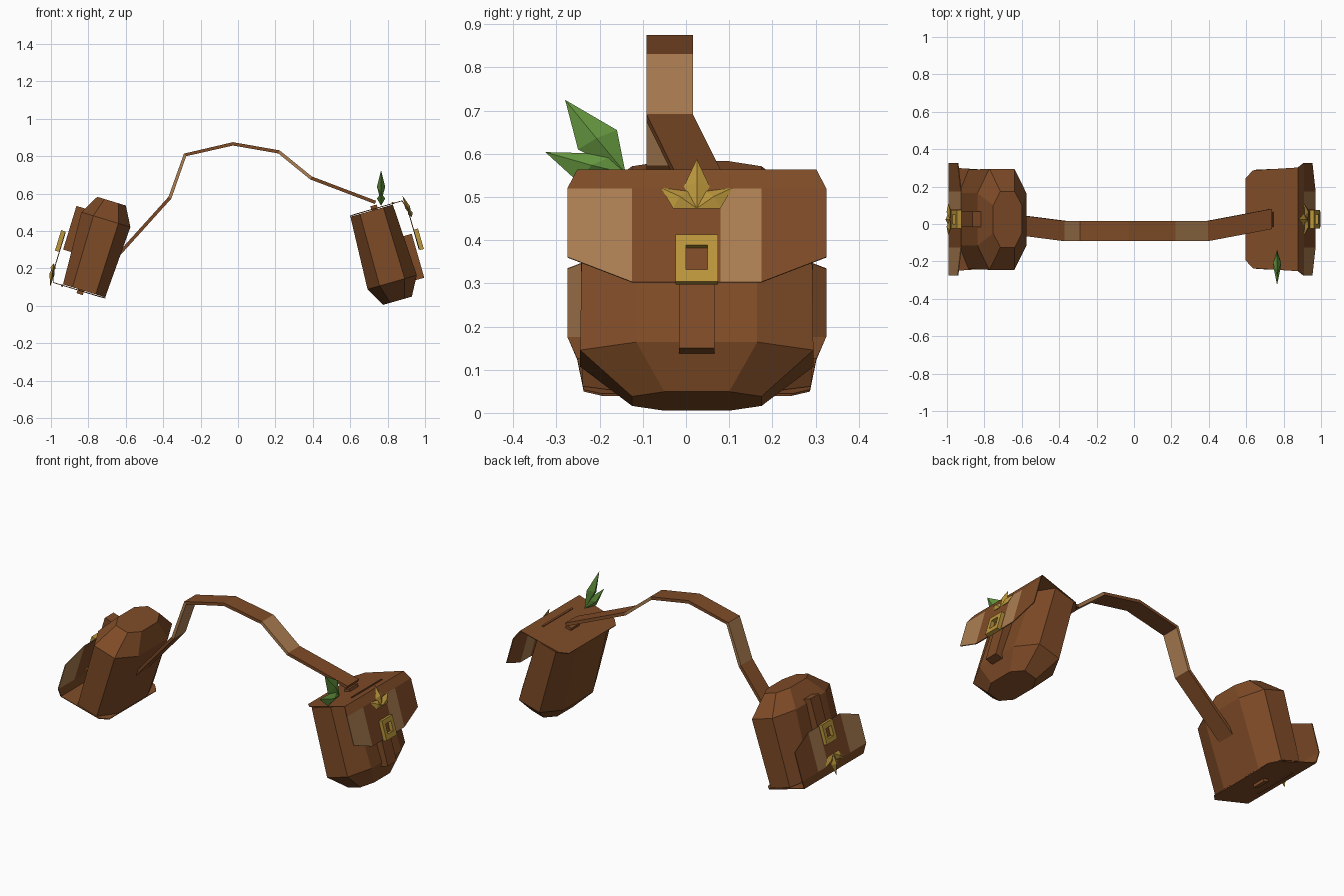
import bpy, bmesh, math
from mathutils import Vector, Matrix

cube = bpy.data.objects.get("Cube")
if cube:
    bpy.data.objects.remove(cube, do_unlink=True)


def material(name, rgb):
    m = bpy.data.materials.new(name)
    m.use_nodes = True
    m.diffuse_color = (*rgb, 1)
    bsdf = m.node_tree.nodes["Principled BSDF"]
    bsdf.inputs["Base Color"].default_value = (*rgb, 1)
    bsdf.inputs["Roughness"].default_value = 0.8
    return m


LEATHER = material("brown leather", (0.21, 0.07, 0.02))
TAN = material("tan leather", (0.41, 0.21, 0.085))
GOLD = material("gold", (0.50, 0.31, 0.045))
GREEN = material("leaf green", (0.13, 0.31, 0.05))


def finish(bm, name, mats, matrix=Matrix(), fix_normals=True):
    if fix_normals:
        bmesh.ops.recalc_face_normals(bm, faces=bm.faces)
    bm.transform(matrix)
    mesh = bpy.data.meshes.new(name)
    bm.to_mesh(mesh)
    bm.free()
    for m in mats:
        mesh.materials.append(m)
    obj = bpy.data.objects.new(name, mesh)
    bpy.context.scene.collection.objects.link(obj)
    return obj


def loft(name, rings, mats, matrix=Matrix(), closed=False, tinted=()):
    """Skin rings of points; rows listed in tinted take the second material."""
    bm = bmesh.new()
    loops = [[bm.verts.new(p) for p in ring] for ring in rings]
    count = len(loops[0])
    spans = len(loops) if closed else len(loops) - 1
    for i in range(spans):
        a, b = loops[i], loops[(i + 1) % len(loops)]
        for k in range(count):
            n = (k + 1) % count
            bm.faces.new((a[k], a[n], b[n], b[k])).material_index = int(i in tinted)
    if not closed:
        bm.faces.new(loops[0])
        bm.faces.new(loops[-1])
    return finish(bm, name, mats, matrix)


def rectangle(x, y, z0, z1):
    return [(x, -y, z0), (x, y, z0), (x, y, z1), (x, -y, z1)]


def box(name, x0, x1, y, z0, z1, mat, matrix):
    return loft(name, [rectangle(x0, y, z0, z1), rectangle(x1, y, z0, z1)], [mat], matrix)


def petals(name, kites, x, bulge, mat, matrix=Matrix()):
    """Faceted kites in the YZ plane, raised to a ridge on both sides."""
    bm = bmesh.new()
    for kite in kites:
        rim = [bm.verts.new((x, y, z)) for y, z in kite]
        mid_y = sum(p[0] for p in kite) / 4
        mid_z = sum(p[1] for p in kite) / 4
        for side in (-bulge, bulge):
            peak = bm.verts.new((x + side, mid_y, mid_z))
            for k in range(4):
                bm.faces.new((rim[k], rim[(k + 1) % 4], peak))
    return finish(bm, name, [mat], matrix)


def octagon(z, x_face, x_side, y_face, y_side):
    quarter = [(x_face, y_face), (x_side, y_side)]
    half = quarter + [(-x, y) for x, y in reversed(quarter)]
    return [(x, y, z) for x, y in half + [(x, -y) for x, y in reversed(half)]]


def flap(name, matrix):
    # rows: out, up, half width, tip lift at the outer corners
    rows = [(-0.12, 0.244, 0.22, 0), (-0.08, 0.246, 0.262, 0), (0.172, 0.246, 0.277, 0),
            (0.19, 0.195, 0.3, 0), (0.19, -0.03, 0.3, 0.06)]
    bm = bmesh.new()
    grid = []
    for x, z, w, lift in rows:
        grid.append([bm.verts.new((x, y, z + (lift if abs(y) == w else 0)))
                     for y in (-w, -0.15, 0.055, 0.15, w)])
    for i in range(len(rows) - 1):
        for k in range(4):
            f = bm.faces.new((grid[i][k], grid[i + 1][k], grid[i + 1][k + 1], grid[i][k + 1]))
            f.material_index = int(i == 3 and k in (0, 2))
    obj = finish(bm, name, [LEATHER, TAN], matrix, fix_normals=False)
    mod = obj.modifiers.new("thickness", "SOLIDIFY")
    mod.thickness = 0.005
    return obj


def bag(side, centre, angle):
    m = Matrix.Translation(centre) @ Matrix.Rotation(math.radians(angle), 4, "Y")
    # pouch body with tapered base
    loft(side + "_pouch", [octagon(-0.263, 0.08, 0.04, 0.075, 0.15),
                           octagon(-0.16, 0.137, 0.07, 0.14, 0.27),
                           octagon(0.238, 0.118, 0.065, 0.14, 0.265)], [LEATHER], m)
    flap(side + "_flap", m)
    # closing strap, seam and hanging loop
    box(side + "_tongue", 0.125, 0.172, 0.041, -0.184, 0.06, LEATHER, m)
    box(side + "_seam", 0.115, 0.125, 0.14, 0.24, 0.251, LEATHER, m)
    box(side + "_loop", 0.0, 0.035, 0.04, 0.235, 0.262, LEATHER, m)
    # square buckle frame
    outer, inner = (0.049, -0.036, 0.078), (0.025, -0.006, 0.052)
    loft(side + "_buckle", [rectangle(0.188, *outer), rectangle(0.212, *outer),
                            rectangle(0.212, *inner), rectangle(0.188, *inner)],
         [GOLD], m, closed=True)
    # three-petal ornament
    wing = [(0, 0.145), (0.055, 0.145), (0.083, 0.197), (0.02, 0.188)]
    top = [(0, 0.145), (0.03, 0.2), (0, 0.27), (-0.03, 0.2)]
    lean = m @ Matrix.Translation((0.198, 0, 0.145)) @ Matrix.Rotation(
        math.radians(-8), 4, "Y") @ Matrix.Translation((0, 0, -0.145))
    petals(side + "_ornament", [top, wing, [(-y, z) for y, z in wing]], 0, 0.014, GOLD, lean)


bag("left", (0.78, 0.025, 0.28), -16)
bag("right", (-0.753, 0.025, 0.308), 197)

# leaf pair tucked into the left bag
petals("leaves", [[(-0.14, 0.555), (-0.16, 0.655), (-0.28, 0.725), (-0.25, 0.61)],
                  [(-0.14, 0.555), (-0.16, 0.6), (-0.326, 0.604), (-0.25, 0.535)]],
       0.765, 0.022, GREEN)

# connecting strap: centre line with mitred flat section
path = [Vector(p) for p in [(-0.66, 0.0, 0.25), (-0.364, -0.038, 0.578), (-0.283, -0.038, 0.807),
                            (-0.027, -0.038, 0.866), (0.219, -0.038, 0.823),
                            (0.39, -0.038, 0.684), (0.735, 0.027, 0.553)]]
sections = []
for i, p in enumerate(path):
    before = (p - path[i - 1]).normalized() if i else Vector()
    after = (path[i + 1] - p).normalized() if i + 1 < len(path) else Vector()
    along = (before + after).normalized()
    up = Vector((-along.z, 0, along.x)).normalized() * 0.009
    across = Vector((0, 0.054, 0))
    sections.append([p - across - up, p + across - up, p + across + up, p - across + up])
loft("carry_strap", sections, [LEATHER, TAN], tinted=(1, 4))
